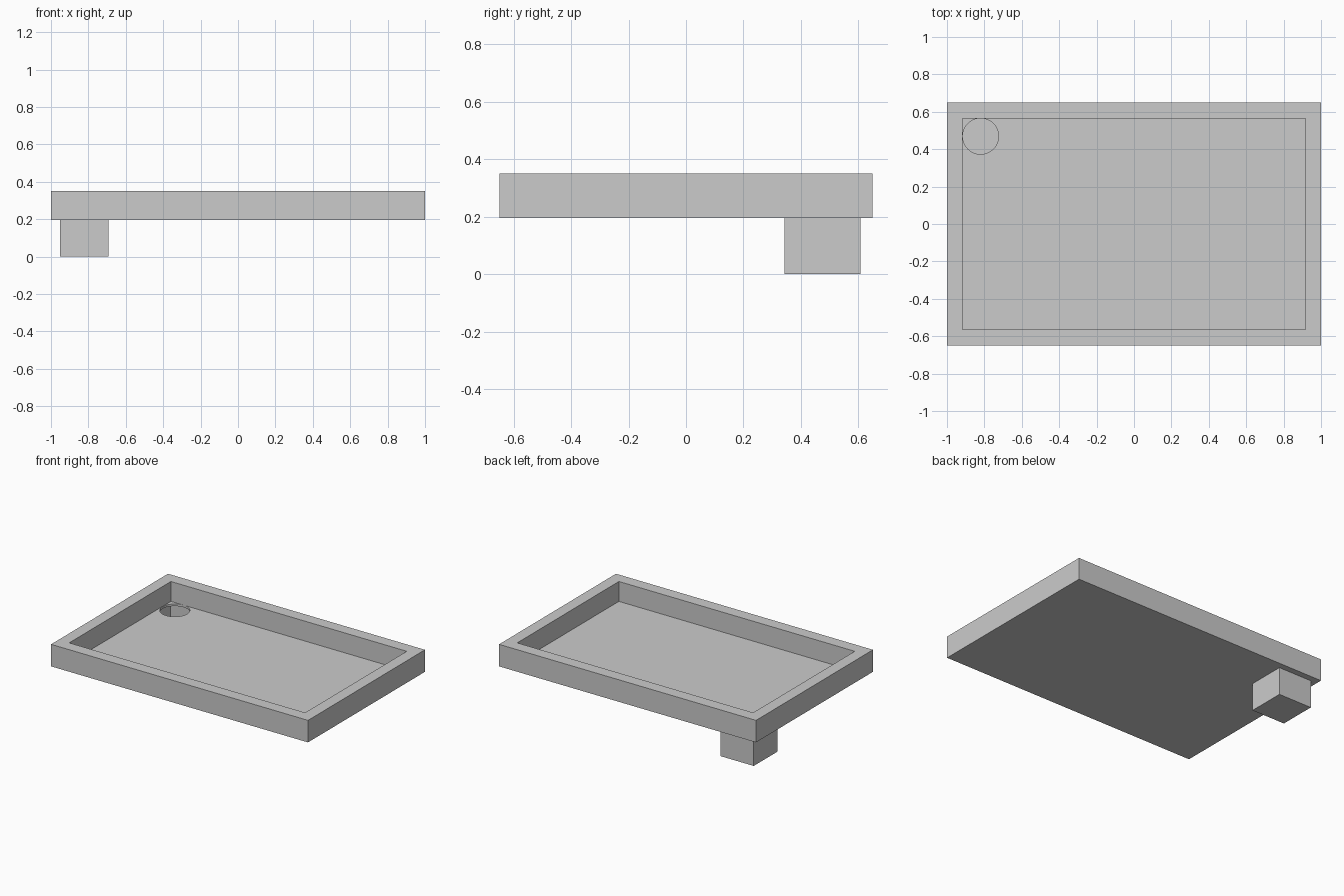
import bpy, bmesh

if "Cube" in bpy.data.objects:
    bpy.data.objects.remove(bpy.data.objects["Cube"])


def box(name, lo, hi):
    """Axis-aligned box between two corners."""
    bpy.ops.mesh.primitive_cube_add(size=1, location=[(a + b) / 2 for a, b in zip(lo, hi)])
    ob = bpy.context.object
    ob.name = name
    ob.scale = [b - a for a, b in zip(lo, hi)]
    bpy.ops.object.transform_apply(location=False, rotation=False, scale=True)
    return ob


def cut(target, cutter):
    """Subtract cutter from target, then remove the cutter."""
    cutter.hide_render = True
    mod = target.modifiers.new("cut", 'BOOLEAN')
    mod.operation, mod.solver, mod.object = 'DIFFERENCE', 'EXACT', cutter
    bpy.context.view_layer.objects.active = target
    bpy.ops.object.modifier_apply(modifier=mod.name)
    bpy.data.objects.remove(cutter, do_unlink=True)


BASE, FLOOR, TOP = 0.195, 0.21, 0.35

# Shallow tray with raised rim
tray = box("tray", (-1, -0.65, BASE), (1, 0.65, TOP))
cut(tray, box("basin_cutter", (-0.918, -0.565, FLOOR), (0.918, 0.565, TOP + 0.1)))

# Round drain hole in the back left corner
bpy.ops.mesh.primitive_cylinder_add(vertices=48, radius=0.096, depth=0.2,
                                    location=(-0.82, 0.469, FLOOR))
drain = bpy.context.object
drain.name = "drain_cutter"
cut(tray, drain)

# Hollow drain box below the hole, open at the top
drain_box = box("drain_box", (-0.952, 0.342, 0), (-0.693, 0.607, BASE))
bm = bmesh.new()
bm.from_mesh(drain_box.data)
bm.normal_update()
bmesh.ops.delete(bm, geom=[f for f in bm.faces if f.normal.z > 0.9], context='FACES')
bm.to_mesh(drain_box.data)
bm.free()
wall = drain_box.modifiers.new("wall", 'SOLIDIFY')
wall.thickness, wall.offset = 0.005, -1

# Smooth only the round hole wall
bpy.ops.object.select_all(action='DESELECT')
tray.select_set(True)
bpy.context.view_layer.objects.active = tray
bpy.ops.object.shade_smooth_by_angle()
